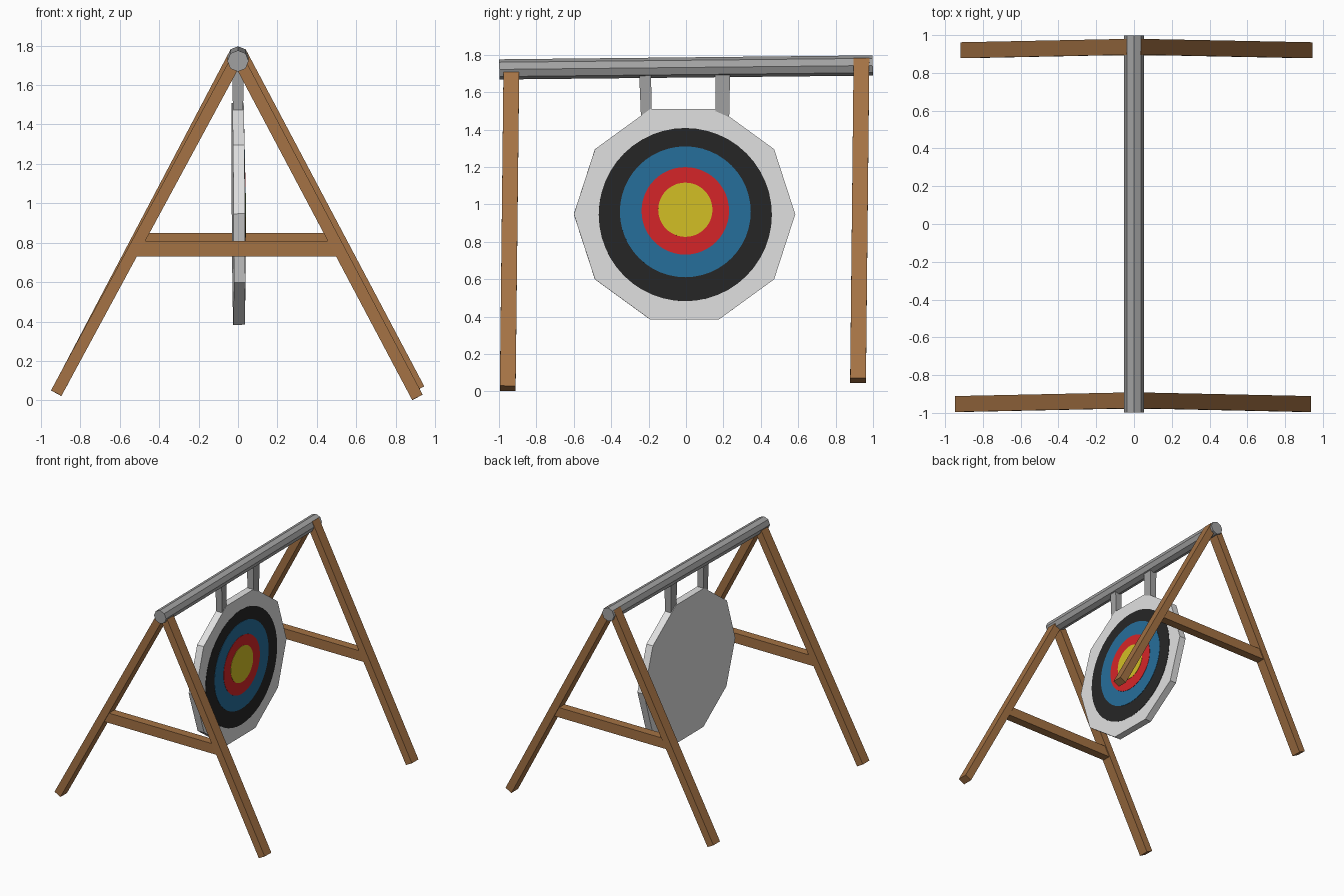
import bpy, bmesh, math
from mathutils import Vector, Matrix

if "Cube" in bpy.data.objects:
    bpy.data.objects.remove(bpy.data.objects["Cube"])


def srgb(r, g, b):
    lin = lambda c: ((c / 255 + 0.055) / 1.055) ** 2.4 if c > 10 else c / 255 / 12.92
    return (lin(r), lin(g), lin(b), 1)


def material(name, *rgb):
    m = bpy.data.materials.new(name)
    m.diffuse_color = srgb(*rgb)
    m.use_nodes = True
    m.node_tree.nodes["Principled BSDF"].inputs["Base Color"].default_value = m.diffuse_color
    return m


wood = material("brown wood", 164, 114, 68)
metal = material("grey metal", 162, 162, 162)
white = material("off white", 224, 224, 224)
black = material("black", 38, 38, 38)
blue = material("blue", 38, 110, 155)
red = material("red", 213, 37, 40)
yellow = material("yellow", 210, 191, 37)


def finish(bm, name, mat):
    bmesh.ops.recalc_face_normals(bm, faces=bm.faces)
    me = bpy.data.meshes.new(name)
    bm.to_mesh(me)
    bm.free()
    me.materials.append(mat)
    ob = bpy.data.objects.new(name, me)
    bpy.context.collection.objects.link(ob)
    return ob


def bar(name, p, q, width, depth, mat, taper=1.0):
    """Square-ended bar from p to q; depth runs along y, taper scales the q end."""
    p, q = Vector(p), Vector(q)
    d = (q - p).normalized()
    side = d.cross(Vector((0, 1, 0))).normalized()
    across = side.cross(d)
    bm = bmesh.new()
    rings = []
    for c, s in ((p, 1.0), (q, taper)):
        rings.append([bm.verts.new(c + side * (i * width / 2 * s) + across * (j * depth / 2 * s))
                      for i, j in ((-1, -1), (1, -1), (1, 1), (-1, 1))])
    a, b = rings
    bm.faces.new(a)
    bm.faces.new(b)
    for i in range(4):
        j = (i + 1) % 4
        bm.faces.new((a[i], a[j], b[j], b[i]))
    return finish(bm, name, mat)


def prism(name, sides, radius, length, matrix, mat):
    bm = bmesh.new()
    bmesh.ops.create_cone(bm, cap_ends=True, segments=sides, radius1=radius,
                          radius2=radius, depth=length, matrix=matrix)
    return finish(bm, name, mat)


# Legs: the frame leans very slightly, so feet and tops differ a little
bar("front_left_leg", (-0.922, -0.953, 0.037), (-0.02, -0.934, 1.705), 0.06, 0.084, wood)
bar("front_right_leg", (0.91, -0.953, 0.016), (0.02, -0.934, 1.695), 0.06, 0.084, wood)
bar("back_left_leg", (-0.893, 0.92, 0.09), (-0.012, 0.938, 1.765), 0.06, 0.084, wood)
bar("back_right_leg", (0.918, 0.92, 0.058), (0.012, 0.938, 1.768), 0.06, 0.084, wood)

# Cross braces between each pair of legs
bar("front_brace", (-0.52, -0.945, 0.77), (0.52, -0.945, 0.77), 0.08, 0.07, wood)
bar("back_brace", (-0.51, 0.927, 0.81), (0.51, 0.927, 0.81), 0.08, 0.07, wood)

# Octagonal top beam, rising slightly toward the back
tilt = Matrix.Rotation(math.radians(-90 + 0.6), 4, 'X')
prism("top_beam", 8, 0.054, 1.997, Matrix.Translation((0, 0, 1.732)) @ tilt, metal)

# Hangers, narrowing downward
bar("front_hanger", (0, -0.219, 1.71), (0, -0.211, 1.43), 0.058, 0.064, metal, 0.88)
bar("back_hanger", (0, 0.196, 1.71), (0, 0.195, 1.43), 0.058, 0.08, metal, 0.88)

# Ten-sided target board, axis along x, one corner pointing up
lean = Matrix.Rotation(-0.006, 4, 'Y') @ Matrix.Rotation(0.008, 4, 'Z')
board = Matrix.Translation((0.002, -0.008, 0.947)) @ lean @ Matrix.Rotation(math.pi / 2, 4, 'Y')
prism("target_board", 10, 0.592, 0.058, board, white)

# Thin painted discs stacked on the right-hand face
discs = (("black_ring", 0.463, black, 0.945), ("blue_ring", 0.35, blue, 0.96),
         ("red_ring", 0.234, red, 0.965), ("yellow_centre", 0.145, yellow, 0.971))
for i, (name, r, mat, z) in enumerate(discs):
    m = board @ Matrix.Translation((0.947 - z, 0.004, 0.029 + 0.001 * (i + 1)))
    prism(name, 48, r, 0.002 * (i + 1), m, mat)
